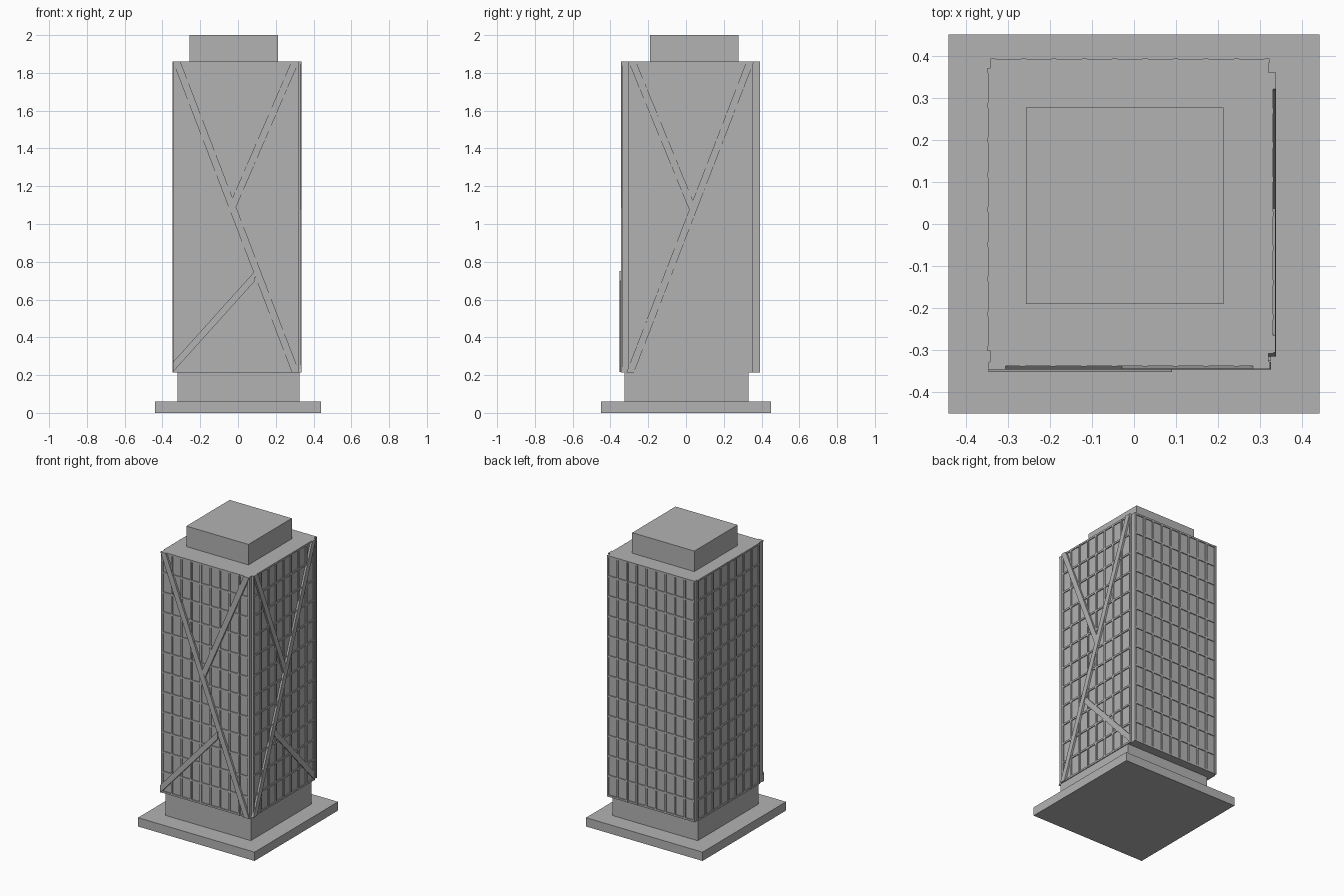
import bpy
import bmesh

old = bpy.data.objects.get("Cube")
if old:
    bpy.data.objects.remove(old, do_unlink=True)

GREY = (0.45, 0.45, 0.45, 1)
mat = bpy.data.materials.new("concrete grey")
mat.use_nodes = True
mat.diffuse_color = GREY
mat.node_tree.nodes["Principled BSDF"].inputs["Base Color"].default_value = GREY


def finish(name, bm):
    bmesh.ops.recalc_face_normals(bm, faces=bm.faces[:])
    mesh = bpy.data.meshes.new(name)
    bm.to_mesh(mesh)
    bm.free()
    mesh.materials.append(mat)
    obj = bpy.data.objects.new(name, mesh)
    bpy.context.collection.objects.link(obj)
    return obj


def add_box(bm, x, y, z):
    cube = bmesh.ops.create_cube(bm, size=1)
    for v in cube["verts"]:
        for i, (lo, hi) in enumerate((x, y, z)):
            v.co[i] = hi if v.co[i] > 0 else lo


def box(name, x, y, z):
    bm = bmesh.new()
    add_box(bm, x, y, z)
    return finish(name, bm)


# Stacked masses
BOTTOM, TOP = 0.215, 1.86
box("base_slab", (-0.44, 0.44), (-0.45, 0.45), (0, 0.06))
box("plinth", (-0.32, 0.325), (-0.325, 0.33), (0.06, BOTTOM))
box("tower_core", (-0.341, 0.319), (-0.331, 0.386), (BOTTOM, TOP))
box("right_wall_plate", (0.31, 0.324), (-0.308, 0.356), (0.22, TOP))
box("roof_block", (-0.257, 0.212), (-0.19, 0.277), (TOP, 2.0))


def facade(name, axis, plane, out, span, columns, rows=12):
    """Raised window grid: full-height mullions and slightly shallower floor bands."""
    bm = bmesh.new()
    lo, hi = span

    def rib(u, z, depth):
        w = sorted((plane - out * 0.004, plane + out * depth))
        add_box(bm, *((w, u, z) if axis == "x" else (u, w, z)))

    width, band = 0.012, 0.012
    for i in range(columns + 1):
        u = lo + (hi - lo - width) * i / columns
        rib((u, u + width), (BOTTOM, TOP), 0.007)
    for i in range(rows + 1):
        z = BOTTOM + (TOP - BOTTOM - band) * i / rows
        rib((lo, hi), (z, z + band), 0.006)
    finish(name, bm)


facade("front_window_grid", "y", -0.331, -1, (-0.343, 0.322), 9)
facade("back_window_grid", "y", 0.386, 1, (-0.341, 0.322), 9)
facade("right_window_grid", "x", 0.324, 1, (-0.308, 0.356), 8)
facade("left_window_grid", "x", -0.341, -1, (-0.302, 0.37), 8)


def brace(name, axis, inner, outer, start, end, shift):
    """Diagonal strut: a parallelogram from start to end, widened by shift, with thickness."""
    su, sz = shift
    loop = [(start[0] - su, start[1] - sz), (start[0] + su, start[1] + sz),
            (end[0] + su, end[1] + sz), (end[0] - su, end[1] - sz)]
    bm = bmesh.new()
    rings = []
    for w in (inner, outer):
        rings.append([bm.verts.new((w, u, z) if axis == "x" else (u, w, z)) for u, z in loop])
        bm.faces.new(rings[-1])
    for i in range(4):
        j = (i + 1) % 4
        bm.faces.new((rings[0][i], rings[0][j], rings[1][j], rings[1][i]))
    finish(name, bm)


# Diagonal braces on the front and right walls
FLAT, UPRIGHT = (0.02, 0), (0, 0.026)
brace("front_long_brace", "y", -0.328, -0.345, (-0.325, TOP), (0.305, BOTTOM), FLAT)
brace("front_upper_brace", "y", -0.328, -0.3445, (0.303, TOP), (-0.03, 1.09), FLAT)
brace("front_lower_brace", "y", -0.328, -0.351, (-0.345, 0.242), (0.09, 0.725), UPRIGHT)
brace("right_long_brace", "x", 0.318, 0.337, (0.34, TOP), (-0.295, BOTTOM), FLAT)
brace("right_upper_brace", "x", 0.318, 0.3365, (-0.285, TOP), (0.035, 1.08), FLAT)
brace("right_lower_brace", "x", 0.318, 0.3315, (0.356, 0.242), (-0.09, 0.72), UPRIGHT)
